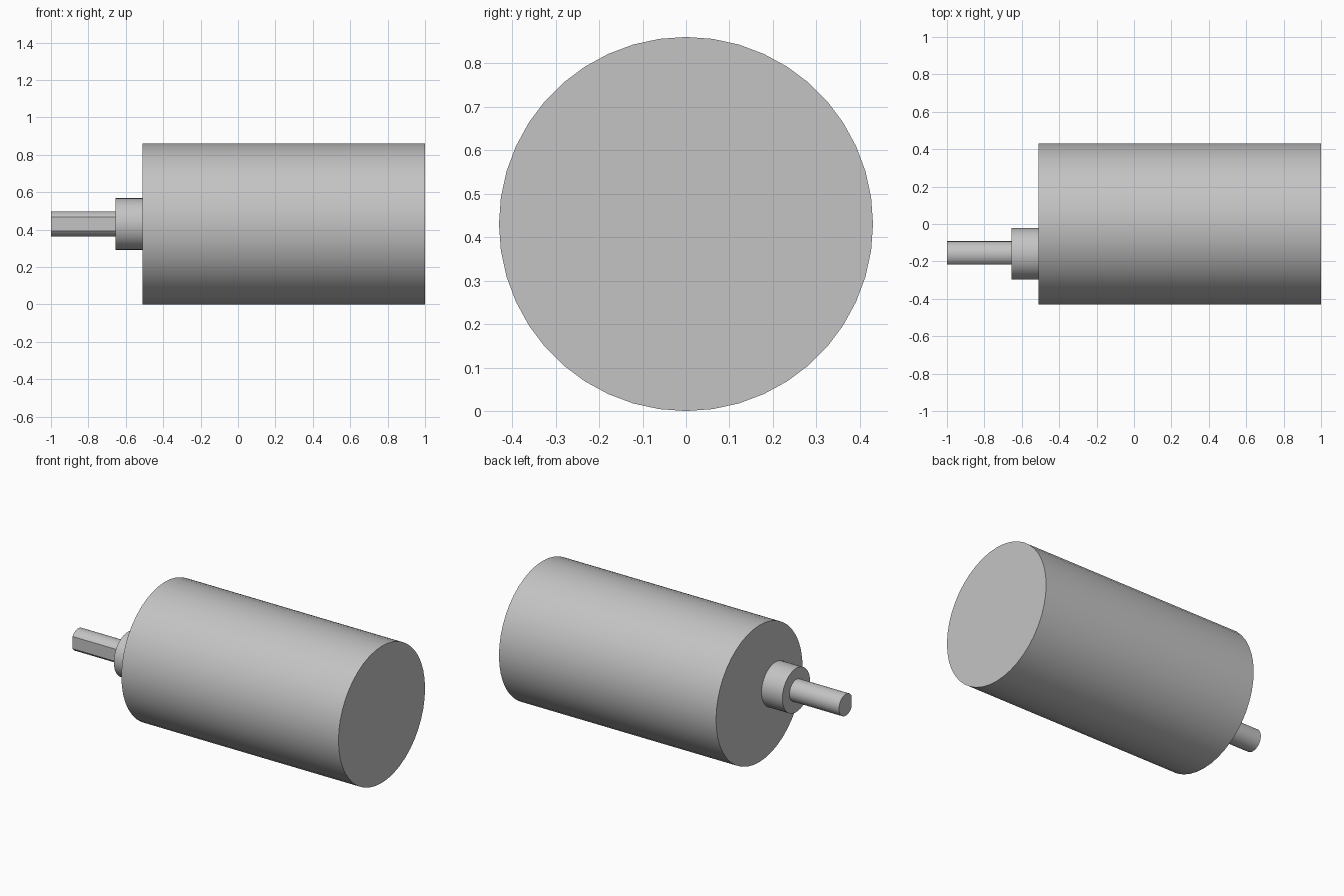
import bpy, bmesh, math
from mathutils import Matrix, Vector

cube = bpy.data.objects.get("Cube")
if cube:
    bpy.data.objects.remove(cube, do_unlink=True)

grey = bpy.data.materials.new("light grey metal")
grey.use_nodes = True
colour = (0.55, 0.55, 0.55, 1)
grey.diffuse_color = colour
grey.node_tree.nodes["Principled BSDF"].inputs["Base Color"].default_value = colour

AXIS_Z = 0.43
SHAFT_Y = -0.16


def cylinder(name, x0, x1, radius, y=0.0, sides=44, flat=None):
    """Capped cylinder along x, optionally with a flat cut on its front side."""
    bm = bmesh.new()
    place = Matrix.Translation(((x0 + x1) / 2, y, AXIS_Z)) @ Matrix.Rotation(math.pi / 2, 4, 'Y')
    bmesh.ops.create_cone(bm, cap_ends=True, segments=sides, radius1=radius,
                          radius2=radius, depth=x1 - x0, matrix=place)
    if flat is not None:
        cut = bmesh.ops.bisect_plane(bm, geom=bm.verts[:] + bm.edges[:] + bm.faces[:],
                                     plane_co=Vector((0, flat, 0)),
                                     plane_no=Vector((0, -1, 0)), clear_outer=True)
        edges = [e for e in cut["geom_cut"] if isinstance(e, bmesh.types.BMEdge)]
        bmesh.ops.holes_fill(bm, edges=edges, sides=0)
        bmesh.ops.recalc_face_normals(bm, faces=bm.faces)
    mesh = bpy.data.meshes.new(name)
    bm.to_mesh(mesh)
    bm.free()
    mesh.materials.append(grey)
    obj = bpy.data.objects.new(name, mesh)
    bpy.context.collection.objects.link(obj)
    bpy.ops.object.select_all(action='DESELECT')
    obj.select_set(True)
    bpy.context.view_layer.objects.active = obj
    bpy.ops.object.shade_smooth_by_angle(angle=math.radians(25))
    return obj


# Main housing, offset bearing collar and D-shaped output shaft
cylinder("motor_housing", -0.51, 1.0, 0.43)
cylinder("shaft_collar", -0.655, -0.51, 0.138, SHAFT_Y)
cylinder("output_shaft", -1.0, -0.655, 0.068, SHAFT_Y, flat=-0.216)
